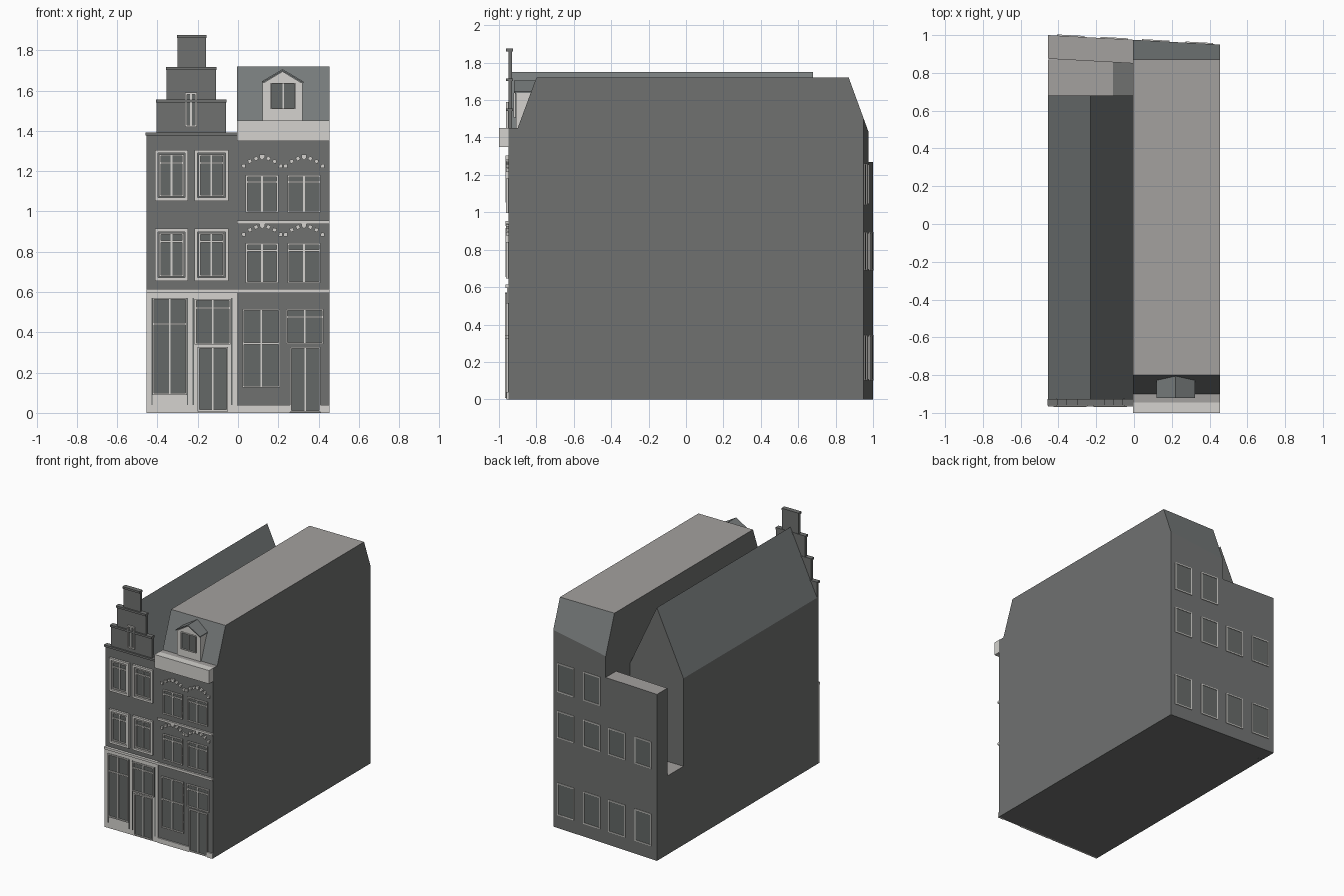
import bpy, bmesh, math
from mathutils import Matrix

if "Cube" in bpy.data.objects:
    bpy.data.objects.remove(bpy.data.objects["Cube"])


def material(name, rgb):
    m = bpy.data.materials.new(name)
    m.diffuse_color = (*rgb, 1)
    m.use_nodes = True
    m.node_tree.nodes["Principled BSDF"].inputs["Base Color"].default_value = m.diffuse_color
    return m


WALL = material("wall grey", (0.160, 0.166, 0.163))
SLATE = material("slate blue grey", (0.185, 0.200, 0.200))
ROOF = material("flat roof warm grey", (0.37, 0.355, 0.345))
TRIM = material("pale stone trim", (0.66, 0.65, 0.62))
GLASS = material("dark glass", (0.130, 0.140, 0.135))


def finish(name, bm, mats, rule=None, matrix=None):
    bmesh.ops.recalc_face_normals(bm, faces=bm.faces[:])
    if rule:
        for f in bm.faces:
            f.material_index = rule(f)
    me = bpy.data.meshes.new(name)
    bm.to_mesh(me)
    bm.free()
    for m in mats:
        me.materials.append(m)
    ob = bpy.data.objects.new(name, me)
    if matrix:
        ob.matrix_world = matrix
    bpy.context.collection.objects.link(ob)
    return ob


def loft(name, a, b, mats, rule=None):
    """Solid between two matching outlines."""
    bm = bmesh.new()
    va, vb = [bm.verts.new(p) for p in a], [bm.verts.new(p) for p in b]
    bm.faces.new(va)
    bm.faces.new(vb)
    n = len(a)
    for i in range(n):
        bm.faces.new((va[i], va[(i + 1) % n], vb[(i + 1) % n], vb[i]))
    return finish(name, bm, mats, rule)


def boxes(name, items, mats, rule=None, matrix=None):
    """One object from boxes given as (x0, x1, y0, y1, z0, z1)."""
    bm = bmesh.new()
    for x0, x1, y0, y1, z0, z1 in items:
        m = Matrix.Translation(((x0 + x1) / 2, (y0 + y1) / 2, (z0 + z1) / 2))
        m = m @ Matrix.Diagonal((x1 - x0, y1 - y0, z1 - z0, 1))
        bmesh.ops.create_cube(bm, size=1, matrix=m)
    return finish(name, bm, mats, rule, matrix)


def border(x0, x1, z0, z1, w, y0, y1):
    return [(x0, x0 + w, y0, y1, z0, z1), (x1 - w, x1, y0, y1, z0, z1),
            (x0 + w, x1 - w, y0, y1, z0, z0 + w), (x0 + w, x1 - w, y0, y1, z1 - w, z1)]


def window(name, x0, x1, z0, z1, y=-0.95, transom=None, mullion=True, surround=0.0, w=0.008):
    """Dark pane, thin frame with bars, and an optional wide surround."""
    bars = []
    if surround:
        bars += border(x0, x1, z0, z1, surround, y - 0.016, y)
        g = surround + 0.006
        x0, x1, z0, z1 = x0 + g, x1 - g, z0 + g, z1 - g
    boxes(name + "_pane", [(x0, x1, y - 0.003, y, z0, z1)], [GLASS])
    bars += border(x0, x1, z0, z1, w, y - 0.012, y)
    if mullion:
        c = (x0 + x1) / 2
        bars.append((c - 0.004, c + 0.004, y - 0.010, y, z0 + w, z1 - w))
    if transom:
        t = z0 + (z1 - z0) * transom
        bars.append((x0 + w, x1 - w, y - 0.011, y, t - 0.005, t + 0.005))
    boxes(name + "_frame", bars, [TRIM])


def roof_rule(f):
    return 2 if f.normal.z > 0.9 else 1 if f.normal.z > 0.2 else 0


SHELL = [WALL, SLATE, ROOF]
L, M, R = -0.455, -0.005, 0.455


def back_y(x):
    return 1.0 - 0.05 * (x - L) / (R - L)


# Right house with sloped front and back roof
def right_outline(x):
    b = back_y(x)
    pts = [(-0.95, 0), (-0.95, 1.45), (-0.90, 1.45), (-0.80, 1.72), (0.87, 1.72),
           (b, 1.72 - 2.74 * (b - 0.87)), (b, 0)]
    return [(x, y, z) for y, z in pts]


loft("right_house", right_outline(M), right_outline(R), SHELL, roof_rule)

# Left house with pitched roof
gable = [(L, 0), (M, 0), (M, 1.27), (-0.23, 1.75), (L, 1.27)]
loft("left_house", [(x, -0.945, z) for x, z in gable], [(x, 0.68, z) for x, z in gable],
     SHELL, roof_rule)


# Rear wing and courtyard
def wing_outline(x):
    y0, y1 = back_y(x) - 0.125, back_y(x)
    return [(x, y0, 0), (x, y0, 1.27), (x, y1, 1.27), (x, y1, 0)]


loft("rear_wing", wing_outline(L), wing_outline(M), SHELL, roof_rule)
boxes("courtyard_floor", [(L, -0.11, 0.68, 0.872, 0, 0.60)], SHELL, roof_rule)
boxes("courtyard_strip", [(-0.11, M, 0.68, 0.86, 0, 0.60)], [WALL])

# Stepped gable with copings
steps = [(L, M, 1.20, 1.39), (-0.405, -0.06, 1.39, 1.555),
         (-0.355, -0.11, 1.555, 1.715), (-0.30, -0.16, 1.715, 1.875)]
boxes("stepped_gable", [(a, b, -0.95, -0.93, z0, z1) for a, b, z0, z1 in steps], [WALL])
boxes("gable_coping", [(a - 0.003, b + 0.003, -0.962, -0.926, z1 - 0.014, z1 + 0.001)
                       for a, b, z0, z1 in steps], [WALL])
window("gable_window", -0.262, -0.204, 1.42, 1.59, w=0.009)

# Left house upper windows
for row, (z0, z1) in enumerate([(0.655, 0.915), (1.052, 1.305)]):
    for col, (x0, x1) in enumerate([(-0.413, -0.247), (-0.217, -0.047)]):
        window(f"left_window_{row}_{col}", x0, x1, z0, z1, transom=0.80, surround=0.016)

# Left shop front
boxes("shop_front", [(L, M, -0.957, -0.945, 0, 0.60), (L, M, -0.966, -0.945, 0.597, 0.615)], [TRIM])
boxes("shop_recess", [(-0.43, -0.425, -0.959, -0.957, 0.04, 0.57),
                      (-0.252, -0.247, -0.959, -0.957, 0.04, 0.57),
                      (-0.225, -0.218, -0.959, -0.957, 0.04, 0.57),
                      (-0.034, -0.027, -0.959, -0.957, 0.04, 0.57)], [GLASS])
window("shop_window", -0.425, -0.252, 0.09, 0.57, y=-0.957, transom=0.73)
window("left_door_light", -0.215, -0.036, 0.34, 0.565, y=-0.957, transom=0.80)
window("left_door", -0.20, -0.05, 0.008, 0.328, y=-0.957)

# Right house windows
for row, (z0, z1) in enumerate([(0.645, 0.842), (0.995, 1.18)]):
    for col, (x0, x1) in enumerate([(0.038, 0.20), (0.245, 0.41)]):
        window(f"right_window_{row}_{col}", x0, x1, z0, z1, transom=0.82)
window("right_shop_window", 0.023, 0.208, 0.125, 0.515, transom=0.56)
window("right_door_light", 0.238, 0.425, 0.342, 0.515, transom=0.78)
window("right_door", 0.257, 0.41, 0.005, 0.328)

# Decorative arches of small diamond stones
bm = bmesh.new()
for base in (0.885, 1.225):
    for cx in (0.12, 0.328):
        for i in range(7):
            t = (i - 3) / 3
            p = (cx + 0.092 * t, -0.955, base + 0.042 * (1 - t * t))
            m = Matrix.Translation(p) @ Matrix.Rotation(math.pi / 4 - t * 0.7, 4, 'Y')
            bmesh.ops.create_cube(bm, size=1, matrix=m @ Matrix.Diagonal((0.019, 0.016, 0.019, 1)))
        m = Matrix.Translation((cx, -0.955, base + 0.05)) @ Matrix.Diagonal((0.026, 0.018, 0.014, 1))
        bmesh.ops.create_cube(bm, size=1, matrix=m)
finish("arch_stones", bm, [TRIM])

# Bands, plinth and cornice
boxes("string_courses", [(M, R, -0.964, -0.945, z0, z1)
                         for z0, z1 in [(0.595, 0.614), (0.938, 0.954)]], [TRIM])
boxes("plinth", [(M, 0.257, -0.96, -0.945, 0, 0.038), (0.41, R, -0.96, -0.945, 0, 0.038)], [TRIM])
boxes("cornice", [(M, R, -1.0, -0.945, 1.35, 1.452)], [TRIM])

# Dormer
boxes("dormer_body", [(0.122, 0.32, -0.91, -0.815, 1.45, 1.64)], [TRIM])
tri = [(0.122, 1.635), (0.32, 1.635), (0.221, 1.695)]
loft("dormer_pediment", [(x, -0.912, z) for x, z in tri], [(x, -0.80, z) for x, z in tri], [TRIM])
slab = [(0.118, 1.637), (0.221, 1.697), (0.324, 1.637), (0.324, 1.645), (0.221, 1.706), (0.118, 1.645)]
loft("dormer_roof", [(x, -0.92, z) for x, z in slab], [(x, -0.80, z) for x, z in slab], [SLATE])
window("dormer_window", 0.162, 0.286, 1.508, 1.638, y=-0.91, w=0.005)

# Rear windows along the slanted back wall
slant = Matrix.Translation((0, back_y(0), 0)) @ Matrix.Rotation(math.atan2(-0.05, R - L), 4, 'Z')
frames, panes = [], []
for z0, z1, count in [(0.10, 0.345, 4), (0.69, 0.895, 4), (1.04, 1.275, 2)]:
    for cx in (0.345, 0.115, -0.105, -0.335)[:count]:
        top = min(z1, 1.26)
        frames += border(cx - 0.073, cx + 0.073, z0, top, 0.008, -0.005, 0.006)
        panes.append((cx - 0.07, cx + 0.07, -0.005, 0.002, z0 + 0.003, top - 0.003))
boxes("rear_window_frames", frames, [TRIM], matrix=slant)
boxes("rear_window_panes", panes, [GLASS], matrix=slant)
